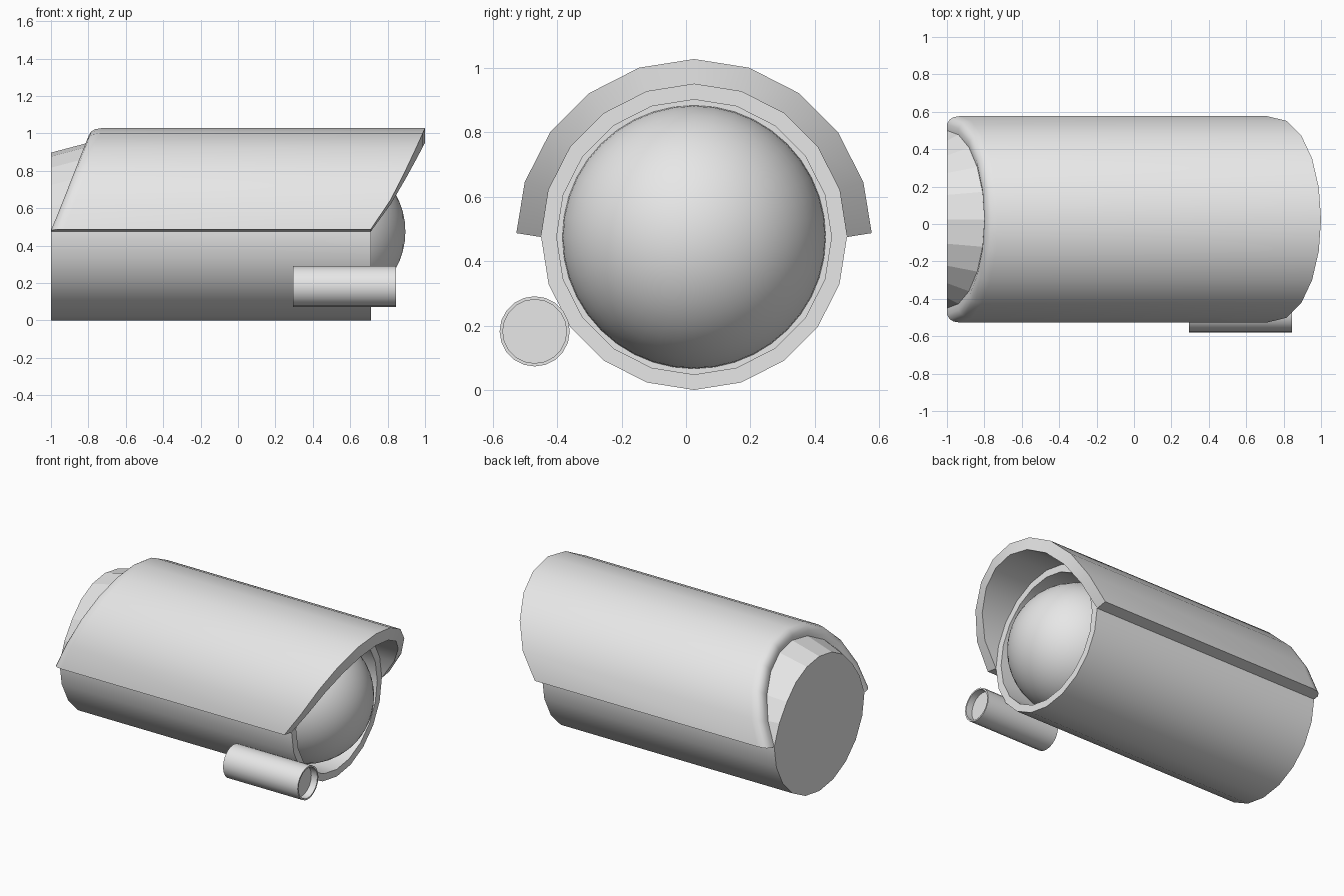
import bpy, bmesh
from math import sin, cos, pi, radians
from mathutils import Matrix

default = bpy.data.objects.get("Cube")
if default:
    bpy.data.objects.remove(default, do_unlink=True)

grey = bpy.data.materials.new("light grey")
grey.use_nodes = True
grey.diffuse_color = (0.8, 0.8, 0.8, 1)
grey.node_tree.nodes["Principled BSDF"].inputs["Base Color"].default_value = (0.8, 0.8, 0.8, 1)

CY, CZ = 0.025, 0.475      # housing axis, along x
R = 0.475                  # housing radius
SIDES = 20
STEP = 2 * pi / SIDES
REAR, FRONT = -1.0, 0.71


def finish(bm, name, angle=35):
    bmesh.ops.remove_doubles(bm, verts=bm.verts, dist=1e-4)
    bmesh.ops.recalc_face_normals(bm, faces=bm.faces)
    mesh = bpy.data.meshes.new(name)
    bm.to_mesh(mesh)
    bm.free()
    mesh.materials.append(grey)
    obj = bpy.data.objects.new(name, mesh)
    bpy.context.collection.objects.link(obj)
    bpy.ops.object.select_all(action='DESELECT')
    obj.select_set(True)
    bpy.context.view_layer.objects.active = obj
    bpy.ops.object.shade_smooth_by_angle(angle=radians(angle))
    return obj


def loft(name, rings):
    """Skin a row of closed rings and cap both ends."""
    bm = bmesh.new()
    rows = [[bm.verts.new(p) for p in ring] for ring in rings]
    n = len(rows[0])
    for a, b in zip(rows, rows[1:]):
        for i in range(n):
            j = (i + 1) % n
            bm.faces.new((a[i], a[j], b[j], b[i]))
    bm.faces.new(rows[0])
    bm.faces.new(rows[-1])
    return finish(bm, name)


def circle(x, r, cy=CY, cz=CZ):
    return [(x, cy + r * cos(k * STEP), cz + r * sin(k * STEP)) for k in range(SIDES)]


def rear_edge(a):
    return REAR + 0.2 * max(0, sin(a))


# Housing: the upper rear tapers in behind the sunshield, the front is recessed
rear, shoulder = [], []
for k in range(SIDES):
    a = k * STEP
    r = R - 0.053 * min(1, max(0, sin(a)) / 0.5)
    rear.append((REAR, CY + r * cos(a), CZ + r * sin(a)))
    shoulder.append((rear_edge(a), CY + R * cos(a), CZ + R * sin(a)))
housing = loft("housing", [rear, shoulder, circle(FRONT, R),
                           circle(FRONT, 0.427), circle(0.5, 0.427)])
for face in housing.data.polygons:
    if -0.95 < face.normal.x < -0.05:
        face.use_smooth = False

# Sunshield: half shell with slanted ends and a rounded outer rear edge
THICK = 0.078
rounding = [(0, 0), (0.035, 0), (0.06, 0.015), (0.072, 0.035), (THICK, 0.07)]
sections = []
for k in range(SIDES // 2 + 1):
    a = k * STEP
    tilt = a
    if k == 0:
        tilt = STEP / 2
    elif k == SIDES // 2:
        tilt = pi - STEP / 2
    x0 = rear_edge(a)
    x1 = FRONT + 0.29 * max(0, sin(a)) ** 0.85
    outline = [(off, x0 + dx) for off, dx in rounding] + [(THICK, x1), (0, x1)]
    sections.append([(x, CY + R * cos(a) + off * cos(tilt),
                      CZ + R * sin(a) + off * sin(tilt)) for off, x in outline])
loft("sunshield", sections)

# Domed lens
bm = bmesh.new()
bmesh.ops.create_uvsphere(
    bm, u_segments=40, v_segments=24, radius=0.41,
    matrix=Matrix.Translation((0.485, CY, CZ)) @ Matrix.Rotation(pi / 2, 4, 'Y'))
finish(bm, "lens")

# Side lamp: small tube with a shallow recess at the front
lamp = (-0.47, 0.182)
loft("side_lamp", [circle(0.295, 0.109, *lamp), circle(0.845, 0.109, *lamp),
                   circle(0.845, 0.099, *lamp), circle(0.8, 0.099, *lamp)])
